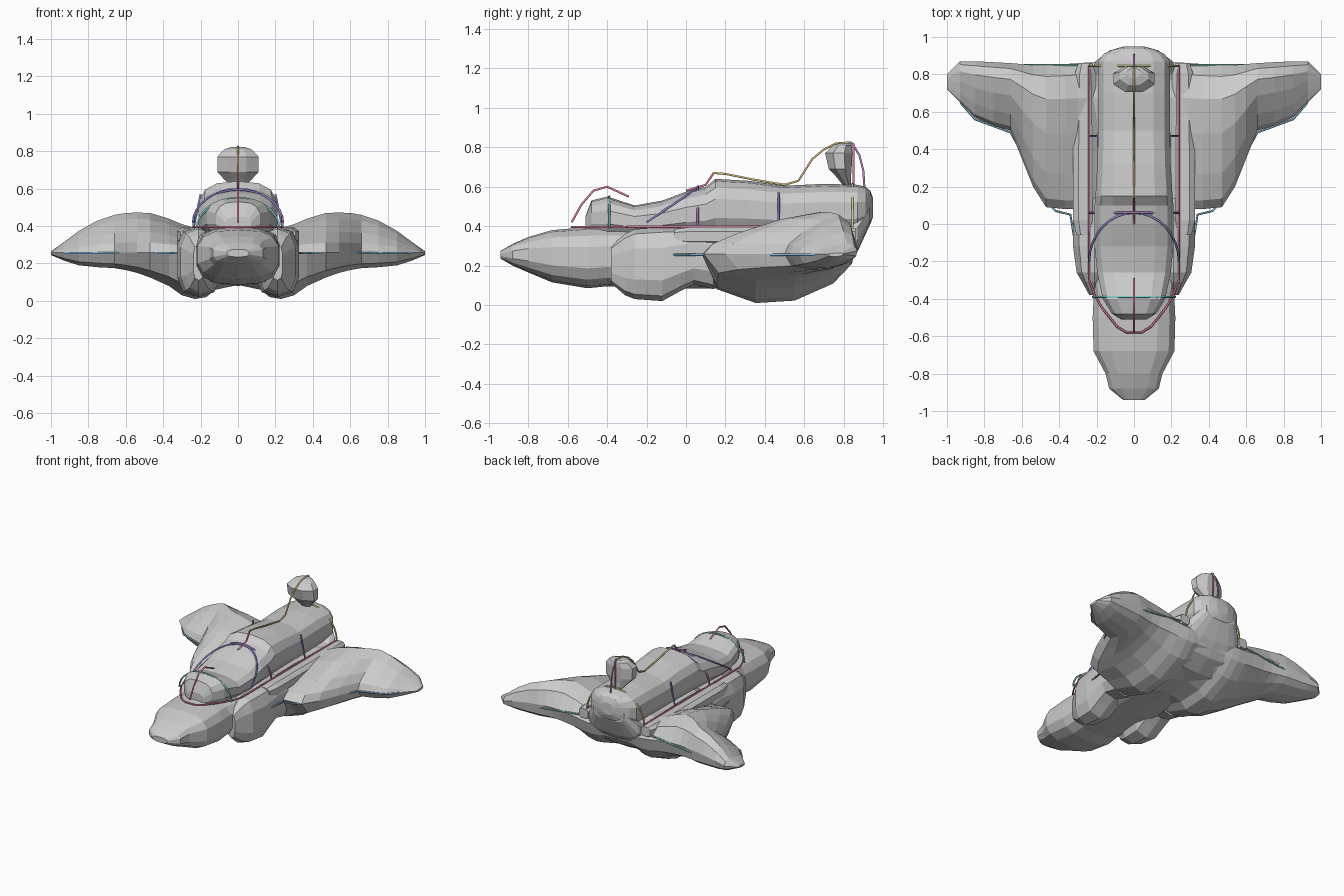
import bpy, bmesh
from math import cos, sin, pi

if "Cube" in bpy.data.objects:
    bpy.data.objects.remove(bpy.data.objects["Cube"])


def loft(name, rings):
    """Skin a list of equal-length rings and cap both ends."""
    bm = bmesh.new()
    vs = [[bm.verts.new(p) for p in r] for r in rings]
    n = len(vs[0])
    for a, b in zip(vs, vs[1:]):
        for i in range(n):
            bm.faces.new((a[i], a[(i + 1) % n], b[(i + 1) % n], b[i]))
    bm.faces.new(vs[0])
    bm.faces.new(vs[-1])
    bmesh.ops.recalc_face_normals(bm, faces=bm.faces)
    me = bpy.data.meshes.new(name)
    bm.to_mesh(me)
    bm.free()
    ob = bpy.data.objects.new(name, me)
    bpy.context.collection.objects.link(ob)
    return ob


def sgn_pow(v, p):
    return (1 if v >= 0 else -1) * abs(v) ** p


def body(name, sections, cx=0.0, n=14, p=0.7, mirror=False):
    """Rounded-box sections (y, half width, bottom, top) along y."""
    top = max(abs(sin(2 * pi * (i + 0.5) / n)) for i in range(n)) ** p
    for s in ((1, -1) if mirror else (1,)):
        rings = []
        for y, hw, zb, zt in sections:
            angles = [2 * pi * (i + 0.5) / n for i in range(n)]
            rings.append([(s * cx + hw * sgn_pow(cos(a), p), y,
                           (zb + zt) / 2 + (zt - zb) / 2 * sgn_pow(sin(a), p) / top) for a in angles])
        suffix = ("_right" if s > 0 else "_left") if mirror else ""
        loft(name + suffix, rings)


# lower hull with nose
body("hull", [(-.94, .06, .235, .275), (-.88, .135, .2, .31), (-.8, .155, .165, .345),
              (-.68, .22, .115, .38), (-.5, .225, .085, .395), (-.4, .22, .095, .395),
              (-.3, .245, .09, .395), (0, .26, .085, .395), (.4, .26, .08, .395),
              (.68, .25, .1, .395), (.8, .24, .17, .4), (.87, .21, .27, .45), (.93, .13, .4, .52)])

# cabin and long cargo back
body("upper_body", [(-.51, .07, .36, .45), (-.48, .12, .35, .53), (-.4, .17, .34, .55),
                    (-.26, .2, .34, .505), (-.12, .215, .34, .53), (0, .215, .34, .575),
                    (.1, .215, .34, .6), (.15, .21, .34, .64), (.32, .2, .34, .63),
                    (.5, .195, .34, .605), (.7, .195, .34, .615), (.87, .195, .35, .61),
                    (.91, .165, .38, .6), (.935, .11, .41, .58), (.95, .05, .45, .54)], p=0.75)

# belly pods ahead of the wings
body("belly_pod", [(-.38, .03, .11, .3), (-.31, .07, .05, .36), (-.26, .1, .03, .385),
                   (-.12, .12, .02, .395), (-.03, .12, .07, .395), (.04, .12, .105, .395),
                   (.14, .12, .08, .395)], cx=.21, n=10, mirror=True)

# shoulder rails along the back
body("side_rail", [(-.06, .05, .31, .385), (.02, .07, .3, .395), (.4, .07, .3, .395),
                   (.8, .06, .3, .395), (.86, .04, .32, .39)], cx=.26, n=8, mirror=True)

# puffy wings: stations (x, front y, back y, lowest z, highest z)
stations = [(0, .1, .86, .085, .37), (.12, .09, .86, .06, .38), (.17, .08, .865, .02, .385),
            (.23, .08, .865, .01, .39), (.3, .08, .86, .03, .41), (.37, .08, .855, .08, .44),
            (.47, .09, .85, .125, .47), (.54, .2, .85, .15, .472), (.6, .35, .855, .165, .47),
            (.66, .5, .86, .175, .46), (.75, .525, .865, .18, .43), (.85, .57, .87, .19, .375),
            (.93, .65, .87, .215, .315), (1.0, .72, .8, .245, .265)]
profile = [(0, 0), (.06, .25), (.24, .52), (.52, .84), (.76, 1), (.92, .78), (1, .3),
           (.97, -.2), (.85, -.6), (.6, -.95), (.35, -1), (.1, -.72)]
full = [(-s[0],) + s[1:] for s in reversed(stations[1:])] + stations
rings = []
for x, y0, y1, lo, hi in full:
    mid = .258
    rings.append([(x, y0 + u * (y1 - y0), mid + (h * (hi - mid) if h > 0 else h * (mid - lo)))
                  for u, h in profile])
loft("wings", rings)

# tail knob: rings (z, half width, front y, back y)
rings = []
for z, hw, y0, y1 in [(.6, .03, .8, .84), (.65, .08, .76, .84), (.69, .12, .72, .845),
                      (.77, .12, .7, .85), (.81, .08, .74, .845), (.822, .04, .78, .835)]:
    rings.append([(hw * cos(a), (y0 + y1) / 2 + (y1 - y0) / 2 * sin(a), z)
                  for a in [pi / 8 + i * pi / 4 for i in range(8)]])
loft("tail_knob", rings)

# thin coloured outline wires
colours = {"pink": (.75, .2, .38, 1), "teal": (.2, .62, .6, 1), "violet": (.5, .25, .6, 1),
           "blue": (.27, .27, .68, 1), "olive": (.62, .6, .2, 1), "sky": (.25, .5, .68, 1),
           "green": (.22, .6, .42, 1), "amber": (.68, .5, .18, 1)}
mats = {}
for c, rgba in colours.items():
    mats[c] = bpy.data.materials.new(c)
    mats[c].diffuse_color = rgba


def wire(name, colour, pts):
    cu = bpy.data.curves.new(name, "CURVE")
    cu.dimensions = "3D"
    cu.bevel_depth = .006
    cu.bevel_resolution = 1
    sp = cu.splines.new("POLY")
    sp.points.add(len(pts) - 1)
    for q, pt in zip(sp.points, pts):
        q.co = (*pt, 1)
    cu.materials.append(mats[colour])
    bpy.context.collection.objects.link(bpy.data.objects.new(name, cu))


def arch(name, colour, hw, y0, z0, y1, z1):
    """Half-ellipse hoop leaning from (y0, z0) at the feet to (y1, z1) on top."""
    pts = []
    for i in range(17):
        a = pi * i / 16
        pts.append((hw * cos(a), y0 + (y1 - y0) * sin(a), z0 + (z1 - z0) * sin(a)))
    wire(name, colour, pts)


# hoops over the body
arch("window_hoop", "teal", .22, -.39, .39, -.39, .55)
arch("cabin_hoop", "blue", .24, -.2, .42, .06, .595)
arch("bay_hoop", "violet", .24, .06, .39, .06, .6)
arch("tail_hoop", "olive", .24, .845, .39, .845, .615)

# lines down the centre
wire("cabin_line", "pink", [(0, -.58, .42), (0, -.53, .51), (0, -.47, .58), (0, -.4, .6), (0, -.29, .55)])
wire("step_line", "pink", [(0, .0, .58), (0, .1, .61), (0, .14, .67)])
wire("fin_front_line", "amber", [(0, .14, .67), (0, .2, .665), (0, .35, .635), (0, .5, .61), (0, .57, .63),
                                 (0, .64, .74), (0, .7, .79), (0, .76, .82), (0, .84, .825)])
wire("fin_back_line", "violet", [(0, .84, .825), (0, .88, .76), (0, .9, .68), (0, .905, .6)])
wire("fin_post", "pink", [(0, .85, .6), (0, .85, .82)])
nose = [(.24, -.3), (.21, -.38), (.17, -.45), (.09, -.55), (.04, -.58)]
wire("nose_line", "pink", [(x, y, .395) for x, y in nose] + [(-x, y, .395) for x, y in reversed(nose)])

# paired lines on both sides
for s, side in ((1, "right"), (-1, "left")):
    wire("rail_line_" + side, "pink", [(s * .24, -.3, .397), (s * .24, .84, .397)])
    wire("bay_post_" + side, "blue", [(s * .235, .47, .4), (s * .2, .47, .57)])
    wire("wing_front_line_" + side, "sky", [(s * x, y, .255) for x, y in
         [(.3, -.2), (.34, .05), (.42, .07), (.5, .15), (.57, .33), (.66, .49), (.85, .56), (.92, .64), (.98, .76)]])
    wire("wing_back_line_" + side, "green", [(s * .24, .85, .34), (s * .5, .85, .31), (s * .87, .85, .27)])

for m in bpy.data.materials:
    if m.users and not m.is_grease_pencil:
        m.use_nodes = True
        m.node_tree.nodes["Principled BSDF"].inputs["Base Color"].default_value = m.diffuse_color
